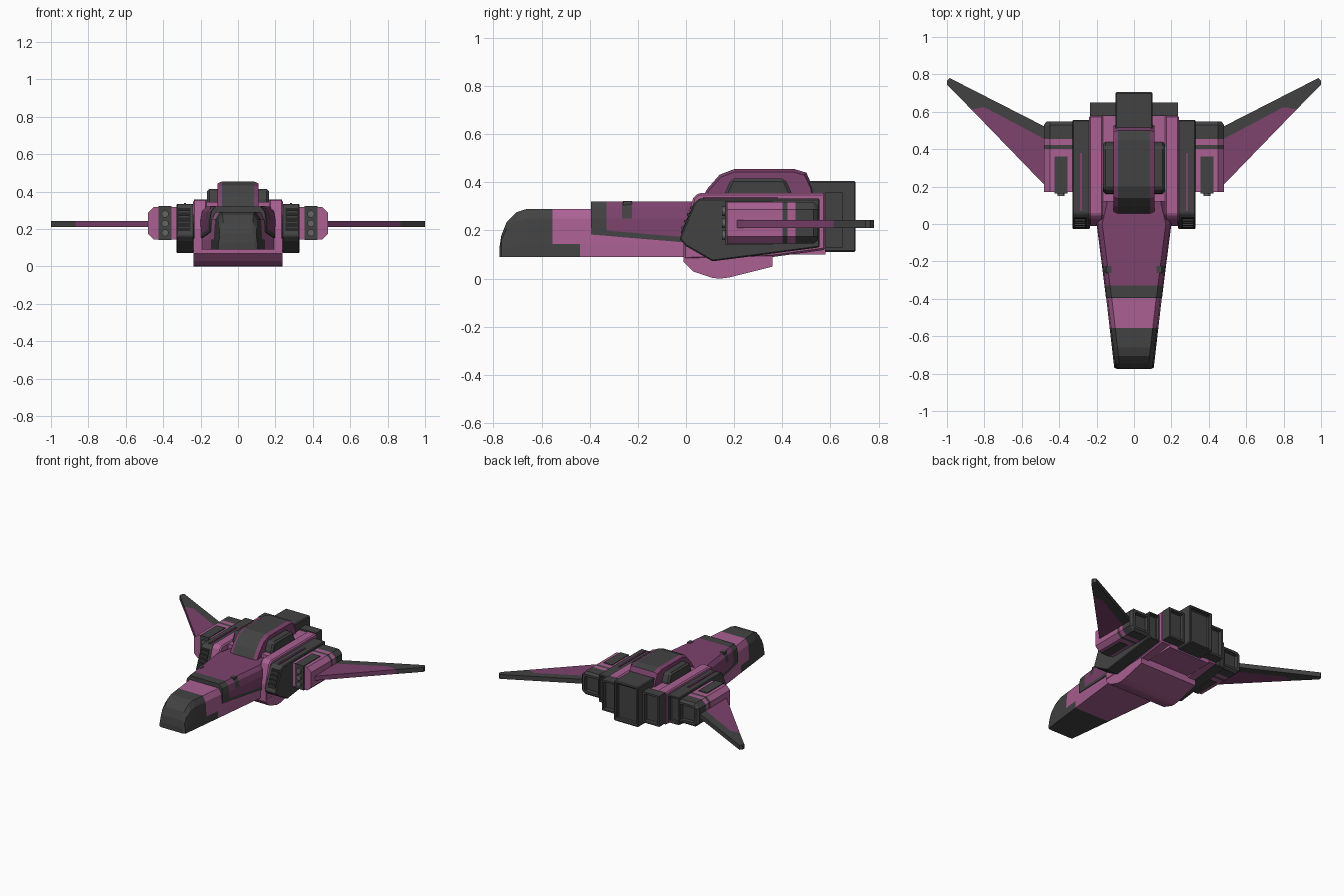
import bpy, bmesh

if "Cube" in bpy.data.objects:
    bpy.data.objects.remove(bpy.data.objects["Cube"])

# ---- colours ----
def mat(name, r, g, b):
    m = bpy.data.materials.new(name)
    m.diffuse_color = (r, g, b, 1)
    m.use_nodes = True
    m.node_tree.nodes["Principled BSDF"].inputs["Base Color"].default_value = m.diffuse_color
    return m

MATS = [mat("pink", 0.40, 0.117, 0.29), mat("purple", 0.205, 0.056, 0.155),
        mat("charcoal", 0.055, 0.055, 0.055), mat("black", 0.016, 0.016, 0.016),
        mat("grey", 0.13, 0.13, 0.13)]
PINK, PURPLE, DARK, BLACK, GREY = range(5)

# ---- helpers ----
def loft(name, rings, colour, mirror=False, bevel=0, recess=0):
    """Join rings of points into a capped solid; colour is an index or rule(center, normal)."""
    bm = bmesh.new()
    vs = [[bm.verts.new(p) for p in r] for r in rings]
    n = len(rings[0])
    for a, b in zip(vs, vs[1:]):
        for i in range(n):
            j = (i + 1) % n
            bm.faces.new((a[i], a[j], b[j], b[i]))
    bm.faces.new(vs[0])
    bm.faces.new(vs[-1])
    bmesh.ops.recalc_face_normals(bm, faces=bm.faces[:])
    bm.normal_update()
    for f in bm.faces:
        f.material_index = colour(f.calc_center_median(), f.normal) if callable(colour) else colour
    if recess:  # sunken exhaust on the rear face
        rear = [f for f in bm.faces if f.normal.y > 0.9]
        bmesh.ops.inset_individual(bm, faces=rear, thickness=recess, depth=0)
        r = bmesh.ops.extrude_discrete_faces(bm, faces=rear)
        for f in r["faces"]:
            for v in f.verts:
                v.co.y -= 0.03
    me = bpy.data.meshes.new(name)
    bm.to_mesh(me)
    bm.free()
    for m in MATS:
        me.materials.append(m)
    ob = bpy.data.objects.new(name, me)
    bpy.context.collection.objects.link(ob)
    if bevel:
        b = ob.modifiers.new("bevel", 'BEVEL')
        b.width, b.segments, b.limit_method = bevel, 1, 'ANGLE'
    if mirror:
        ob.modifiers.new("mirror", 'MIRROR')
    return ob

def box(name, x, y, z, colour, **kw):
    ring = lambda yy: [(x[0], yy, z[0]), (x[1], yy, z[0]), (x[1], yy, z[1]), (x[0], yy, z[1])]
    return loft(name, [ring(y[0]), ring(y[1])], colour, **kw)

def side_profile(name, pts, x0, x1, colour, **kw):
    return loft(name, [[(x, y, z) for y, z in pts] for x in (x0, x1)], colour, **kw)

def plan(name, pts, z0, z1, colour, **kw):
    return loft(name, [[(x, y, z) for x, y in pts] for z in (z0, z1)], colour, **kw)

def symmetric(y, half):
    return [(x, y, z) for x, z in half] + [(-x, y, z) for x, z in reversed(half)]

# ---- nose ----
def nose_ring(y, top):
    w = 0.105 + 0.115 * (y + 0.775) - (0.012 if y < -0.77 else 0)
    h = top - 0.09
    return symmetric(y, [(w, 0.09), (w, 0.09 + h * 0.27), (w - 0.008, 0.09 + h * 0.8), (w - 0.03, top)])

def nose_colour(c, n):
    return DARK if c.y < -0.56 or (c.y < -0.44 and c.z < 0.15) else PINK

loft("nose", [nose_ring(*r) for r in [(-0.775, .13), (-0.767, .18), (-0.745, .235), (-0.705, .276),
     (-0.66, .29), (-0.555, .29), (-0.44, .29), (-0.39, .29), (0.15, .29)]], nose_colour)

# ---- raised deck behind the nose ----
def deck_ring(y, w, zb):
    return symmetric(y, [(w, zb), (w, zb + 0.022), (w, 0.25), (w - 0.008, 0.295), (w - 0.03, 0.32)])

def deck_colour(c, n):
    if c.y < -0.33 or n.z < -0.5:
        return DARK
    if abs(c.x) > 0.08 and (c.z < 0.215 or (-0.27 < c.y < -0.22 and c.z > 0.25)):
        return DARK
    return PURPLE

loft("deck", [deck_ring(*r) for r in [(-0.395, .15, .183), (-0.33, .158, .178), (-0.265, .166, .172),
     (-0.225, .171, .169), (0.0, .2, .15), (0.13, .17, .15)]], deck_colour)
for i, x in enumerate((0.12,)):  # deck notches
    box("deck_notch", (x, x + 0.03), (-0.262, -0.225), (0.3, 0.323), DARK, mirror=True)

# ---- hull ----
side_profile("hull_side", [(-0.01, .08), (-0.01, .2), (0.03, .335), (0.05, .355), (0.58, .355),
             (0.58, .12), (0.36, .09)], 0.165, 0.24, PINK, mirror=True, bevel=0.008)
box("hull_core", (-0.17, 0.17), (0.12, 0.58), (0.1, 0.345), PINK)
side_profile("belly", [(-0.01, .15), (-0.01, .07), (0.03, .03), (0.11, .003), (0.14, 0), (0.18, .005),
             (0.36, .05), (0.36, .12)], -0.237, 0.237, PINK)

# ---- canopy with dark glass strip ----
prof = [(0.05, .31), (0.09, .375), (0.14, .432), (0.2, .455), (0.45, .455), (0.5, .44), (0.527, .38), (0.537, .33)]
def canopy_ring(x, k):
    return [(x, 0.3 + (y - 0.3) * k, 0.31 + (z - 0.31) * (2 * k - 1)) for y, z in prof]

loft("canopy", [canopy_ring(-0.11, .96), canopy_ring(-0.085, 1), canopy_ring(0.085, 1), canopy_ring(0.11, .96)],
     lambda c, n: DARK if abs(c.x) < 0.05 and c.y < 0.5 and n.z > 0.1 else PURPLE)
loft("canopy_side_window", [[(x, 0.3 + s * a, z) for s, z, a in
     ((-1, .33, .14), (-1, .36, .137), (-1, .415, .112), (1, .415, .112), (1, .36, .137), (1, .33, .14))]
     for x in (0.09, 0.165)], DARK, mirror=True, bevel=0.012)

# ---- main engines ----
box("centre_engine", (-0.1, 0.1), (0.5, 0.705), (0.11, 0.405), DARK, bevel=0.006, recess=0.025)
box("side_engine", (0.1, 0.235), (0.578, 0.65), (0.13, 0.357), DARK, mirror=True, recess=0.02)

# ---- intake pods ----
side_profile("intake_pod", [(-0.028, .165), (0.035, .315), (0.055, .333), (0.555, .333), (0.555, .13),
             (0.35, .103), (0.11, .072), (0.0, .135)], 0.235, 0.33, DARK, mirror=True, bevel=0.006, recess=0.015)
side_profile("intake_mouth", [(-0.022, .19), (0.032, .312), (0.04, .312), (-0.01, .185)],
             0.255, 0.32, BLACK, mirror=True)
for i in range(4):  # louvres
    z = 0.205 + i * 0.028
    y = -0.028 + (z - 0.165) * 0.42
    box("intake_louvre", (0.258, 0.317), (y - 0.008, y + 0.02), (z, z + 0.011), DARK, mirror=True)
box("pod_top_slit", (0.278, 0.29), (0.07, 0.38), (0.33, 0.34), PURPLE, mirror=True)

# ---- outer weapon pods ----
def pod_ring(y, g):
    return [(x, y, z) for x, z in ((.325, .145 + g), (.45, .145 + g), (.482 - g, .175), (.482 - g, .287),
                                   (.45, .318 - g), (.325, .318 - g))]

loft("weapon_pod", [pod_ring(*r) for r in [(.17, 0), (.4, 0), (.422, 0), (.455, 0), (.53, 0), (.548, .015)]],
     lambda c, n: DARK if c.y > 0.456 or 0.4 < c.y < 0.422 else PINK, mirror=True, recess=0.02)
box("launcher", (0.355, 0.425), (0.163, 0.36), (0.142, 0.323), DARK, mirror=True)
for z in (0.18, 0.23, 0.28):  # launch tubes
    for x in (-0.39, 0.39):
        bpy.ops.mesh.primitive_cylinder_add(vertices=12, radius=0.019, depth=0.05,
                                            location=(x, 0.175, z), rotation=(1.5708, 0, 0))
        bpy.context.object.name = "launch_tube"
        bpy.context.object.data.materials.append(MATS[GREY])

# ---- wings ----
plan("wing_panel", [(0.47, .2), (0.87, .613), (0.80, .625), (0.47, .45)], 0.211, 0.244, PURPLE, mirror=True)
plan("wing_trim", [(0.47, .45), (0.80, .625), (0.87, .613), (1.0, .745), (1.0, .765), (0.985, .78),
     (0.47, .517)], 0.211, 0.244, DARK, mirror=True)
